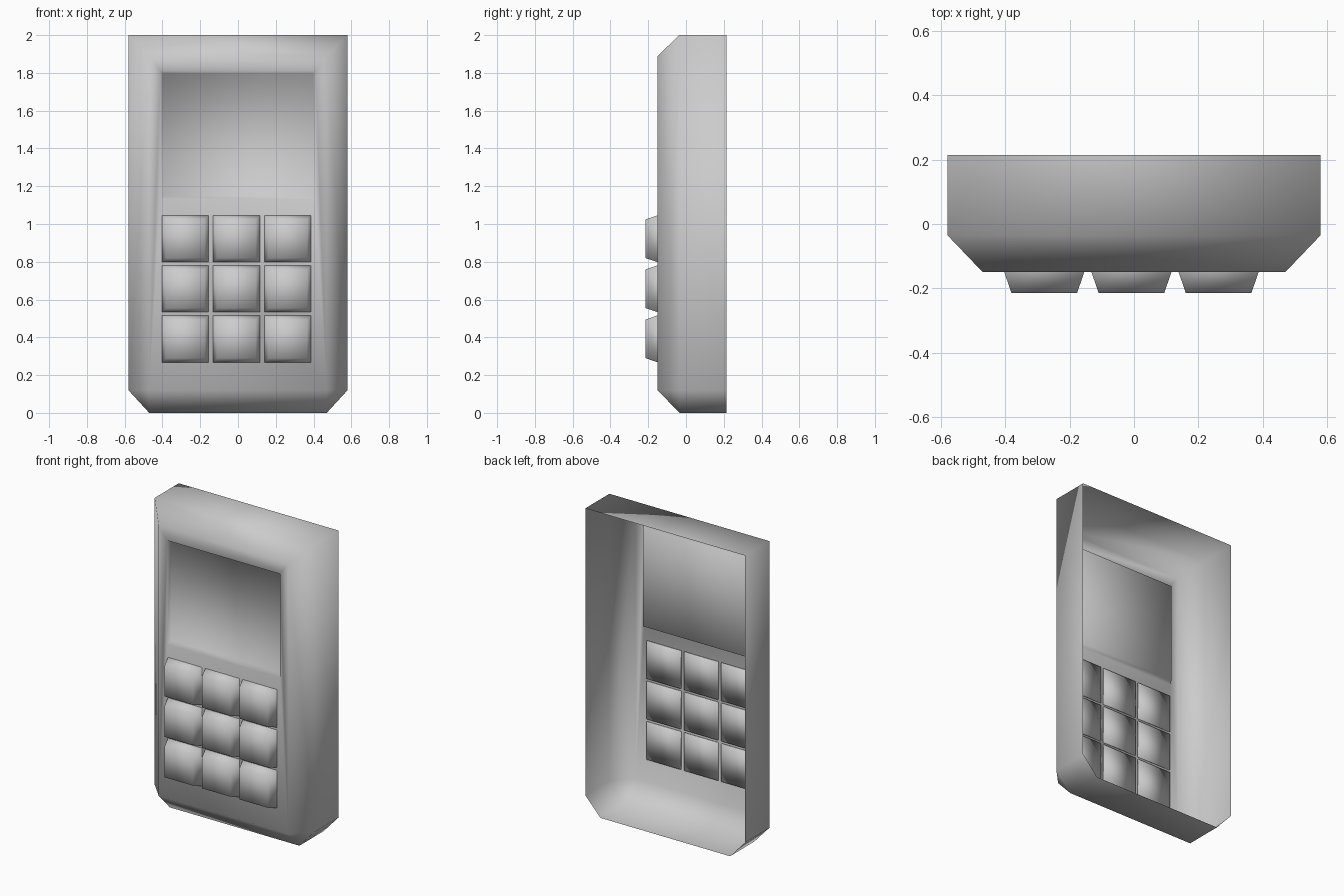
import bpy
import bmesh

cube = bpy.data.objects.get("Cube")
if cube:
    bpy.data.objects.remove(cube, do_unlink=True)

# One plain grey for everything
grey = bpy.data.materials.new("plain grey")
grey.use_nodes = True
color = (0.6, 0.6, 0.6, 1)
grey.diffuse_color = color
grey.node_tree.nodes["Principled BSDF"].inputs["Base Color"].default_value = color


def finish(bm, name, front_face):
    """Turn normals outward, shade smooth and link as an object."""
    bmesh.ops.recalc_face_normals(bm, faces=bm.faces[:])
    front_face.normal_update()
    if front_face.normal.y > 0:
        bmesh.ops.reverse_faces(bm, faces=bm.faces[:])
    for face in bm.faces:
        face.smooth = True
    mesh = bpy.data.meshes.new(name)
    bm.to_mesh(mesh)
    bm.free()
    mesh.materials.append(grey)
    obj = bpy.data.objects.new(name, mesh)
    bpy.context.collection.objects.link(obj)
    return obj


# Casing: an open-backed shell, described by one half and mirrored
W, E = 0.58, 0.47                      # outer half width, bevelled half width
BACK, MID, FRONT = 0.215, -0.035, -0.15
LOW, HIGH, TOP = 0.12, 1.89, 2.0
half = {
    "back_foot": (E, BACK, 0), "back_low": (W, BACK, LOW), "back_top": (W, BACK, TOP),
    "mid_foot": (E, MID, 0), "mid_low": (W, MID, LOW), "mid_top": (W, MID, TOP),
    "ridge_low": (E, FRONT, LOW), "ridge_top": (E, FRONT, HIGH),
    "rim_low": (0.41, FRONT, 1.13), "rim_top": (0.41, FRONT, 1.81),
    "screen_low": (0.398, -0.122, 1.147), "screen_top": (0.398, -0.122, 1.797),
}
side_faces = [
    ("back_low", "mid_low", "mid_top", "back_top"),
    ("back_foot", "mid_foot", "mid_low", "back_low"),
    ("mid_foot", "ridge_low", "mid_low"),
    ("mid_low", "ridge_low", "ridge_top", "mid_top"),
    ("ridge_low", "rim_low", "rim_top", "ridge_top"),
    ("rim_low", "screen_low", "screen_top", "rim_top"),
]
# Profile joining both halves, from the bottom over the screen to the top
spine = ["back_foot", "mid_foot", "ridge_low", "rim_low", "screen_low",
         "screen_top", "rim_top", "ridge_top", "mid_top", "back_top"]

bm = bmesh.new()
left, right = [
    {key: bm.verts.new((s * x, y, z)) for key, (x, y, z) in half.items()}
    for s in (1, -1)
]
for side in (left, right):
    for keys in side_faces:
        bm.faces.new([side[k] for k in keys])
for a, b in zip(spine, spine[1:]):
    face = bm.faces.new((left[a], left[b], right[b], right[a]))
    if a == "screen_low":
        screen = face
finish(bm, "casing", screen)


# Keypad: nine tapered keys in a grid
def add_key(name, x, z):
    bm = bmesh.new()
    loops = []
    for half_size, y in ((0.124, -0.143), (0.124, FRONT), (0.102, -0.215)):
        loops.append([bm.verts.new((x + sx * half_size, y, z + sz * half_size))
                      for sx, sz in ((-1, -1), (1, -1), (1, 1), (-1, 1))])
    for lower, upper in zip(loops, loops[1:]):
        for i in range(4):
            j = (i + 1) % 4
            bm.faces.new((lower[i], lower[j], upper[j], upper[i]))
    bm.faces.new(loops[0])
    front = bm.faces.new(loops[-1])
    finish(bm, name, front)


for row in range(3):
    for col in range(3):
        add_key(f"key_{row + 1}_{col + 1}", -0.008 + (col - 1) * 0.271, 0.657 + (row - 1) * 0.265)
